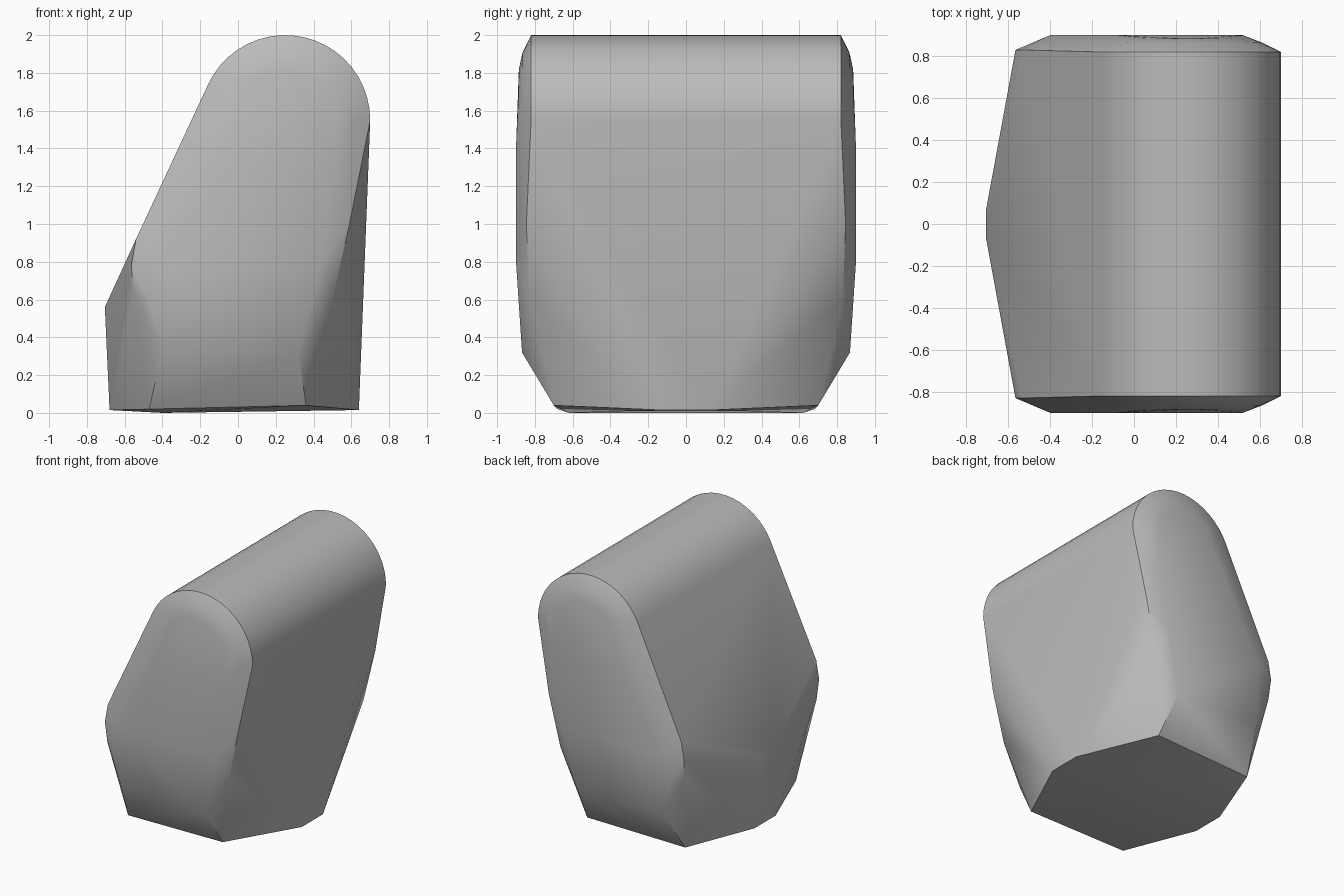
import bpy, bmesh
from math import sin, cos, radians

cube = bpy.data.objects.get("Cube")
if cube:
    bpy.data.objects.remove(cube, do_unlink=True)

# One plain grey finish
grey = bpy.data.materials.new("plain grey")
grey.use_nodes = True
grey.diffuse_color = (0.5, 0.5, 0.5, 1)
grey.node_tree.nodes["Principled BSDF"].inputs["Base Color"].default_value = (0.5, 0.5, 0.5, 1)


def arc(radius, y, steps):
    """Rounded top of the leaning body, from the upright side to the slope."""
    return [(0.25 + radius * cos(radians(155 * i / steps)), y,
             1.55 + radius * sin(radians(155 * i / steps))) for i in range(steps + 1)]


# Half of the outline: x, y, z
rim = arc(0.45, 0.82, 20) + [
    (-0.54, 0.83, 0.92), (-0.565, 0.83, 0.78), (-0.55, 0.82, 0.62),
    (0.59, 0.845, 1.0), (0.5, 0.83, 0.6)]
end_cap = arc(0.36, 0.865, 12) + arc(0.27, 0.885, 8) + [
    (0.52, 0.9, 1.4), (-0.08, 0.9, 1.4), (0.44, 0.9, 0.8), (-0.4, 0.9, 0.8),
    (-0.47, 0.87, 0.6), (0.32, 0.868, 0.32), (-0.4, 0.868, 0.34)]
foot = [(0.36, 0.7, 0.04), (-0.47, 0.68, 0.02), (-0.4, 0.62, 0),
        (0.64, 0.13, 0.015), (-0.68, 0.13, 0.015)]
slope_ridge = [(-0.705, 0.07, 0.56)]

# Body: both halves wrapped in one faceted skin
bm = bmesh.new()
for side in (1, -1):
    for x, y, z in rim + end_cap + foot + slope_ridge:
        bm.verts.new((x, y * side, z))
hull = bmesh.ops.convex_hull(bm, input=bm.verts)
bmesh.ops.delete(bm, geom=[v for v in bm.verts if not v.link_faces], context='VERTS')
bmesh.ops.dissolve_limit(bm, angle_limit=radians(0.5), verts=bm.verts, edges=bm.edges)
bmesh.ops.recalc_face_normals(bm, faces=bm.faces)

mesh = bpy.data.meshes.new("leaning_body")
bm.to_mesh(mesh)
bm.free()
mesh.materials.append(grey)
body = bpy.data.objects.new("leaning_body", mesh)
bpy.context.collection.objects.link(body)

# Soft cap and dome, crisp creases
bpy.ops.object.select_all(action='DESELECT')
body.select_set(True)
bpy.context.view_layer.objects.active = body
bpy.ops.object.shade_smooth_by_angle(angle=radians(30))
